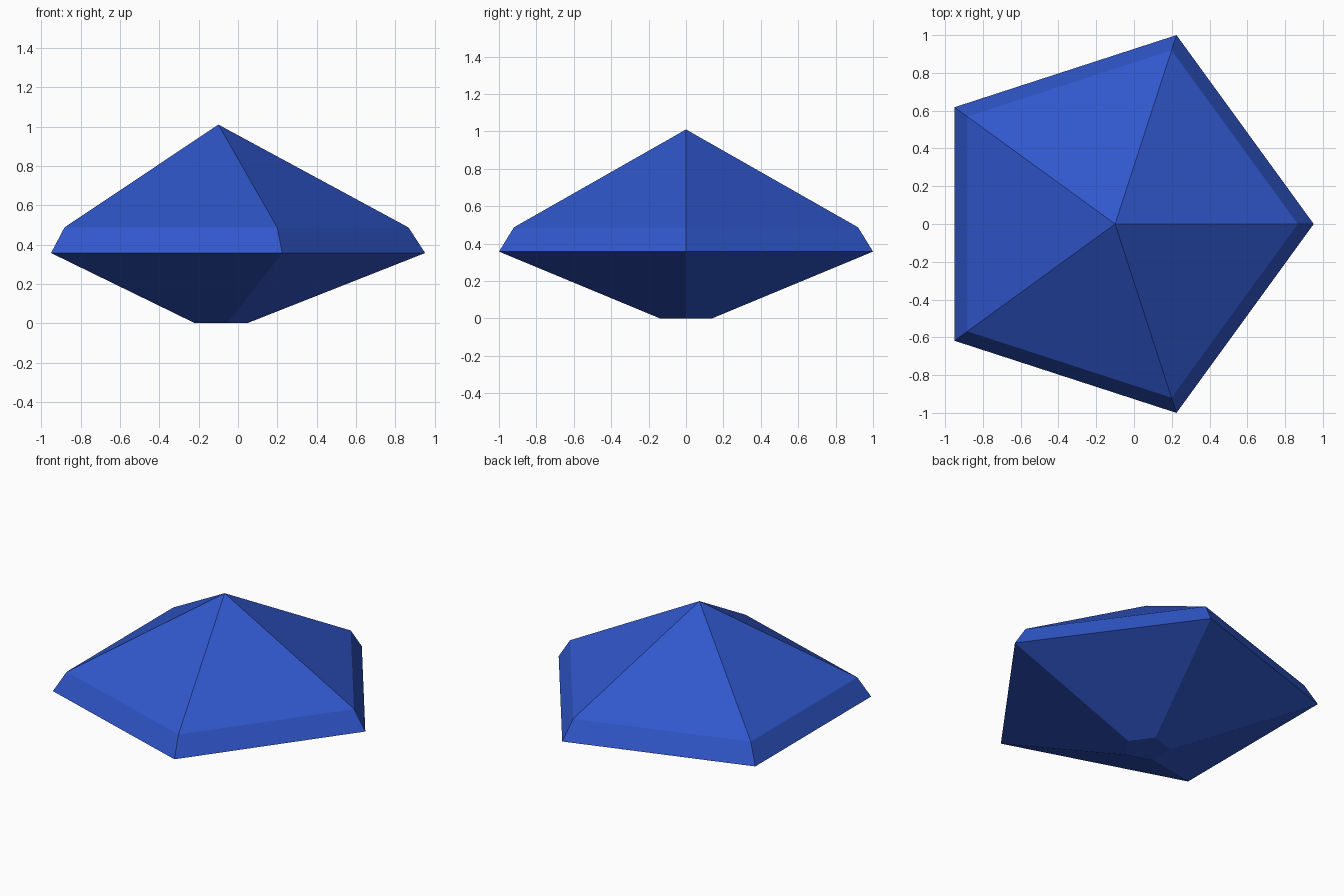
import bpy, bmesh, math

if "Cube" in bpy.data.objects:
    bpy.data.objects.remove(bpy.data.objects["Cube"])

SIDES = 5
CENTRE_X = -0.1
# (radius, height) of each ring, bottom to top
PROFILE = [(0.147, 0.0), (1.0515, 0.357), (0.967, 0.487)]
APEX_Z = 1.01

bm = bmesh.new()


def ring(radius, z):
    step = 2 * math.pi / SIDES
    return [bm.verts.new((CENTRE_X + radius * math.cos(i * step),
                          radius * math.sin(i * step), z)) for i in range(SIDES)]


# Small flat base, pavilion and girdle bevel
rings = [ring(r, z) for r, z in PROFILE]
bm.faces.new(rings[0][::-1])
for low, high in zip(rings, rings[1:]):
    for i in range(SIDES):
        j = (i + 1) % SIDES
        bm.faces.new((low[i], low[j], high[j], high[i]))

# Pointed crown
apex = bm.verts.new((CENTRE_X, 0, APEX_Z))
for i in range(SIDES):
    bm.faces.new((rings[-1][i], rings[-1][(i + 1) % SIDES], apex))

bmesh.ops.recalc_face_normals(bm, faces=bm.faces)
mesh = bpy.data.meshes.new("gem")
bm.to_mesh(mesh)
bm.free()

gem = bpy.data.objects.new("gem", mesh)
bpy.context.collection.objects.link(gem)

# Blue finish
blue = bpy.data.materials.new("blue")
blue.diffuse_color = (0.03, 0.095, 0.6, 1)
blue.use_nodes = True
blue.node_tree.nodes["Principled BSDF"].inputs["Base Color"].default_value = blue.diffuse_color
mesh.materials.append(blue)
